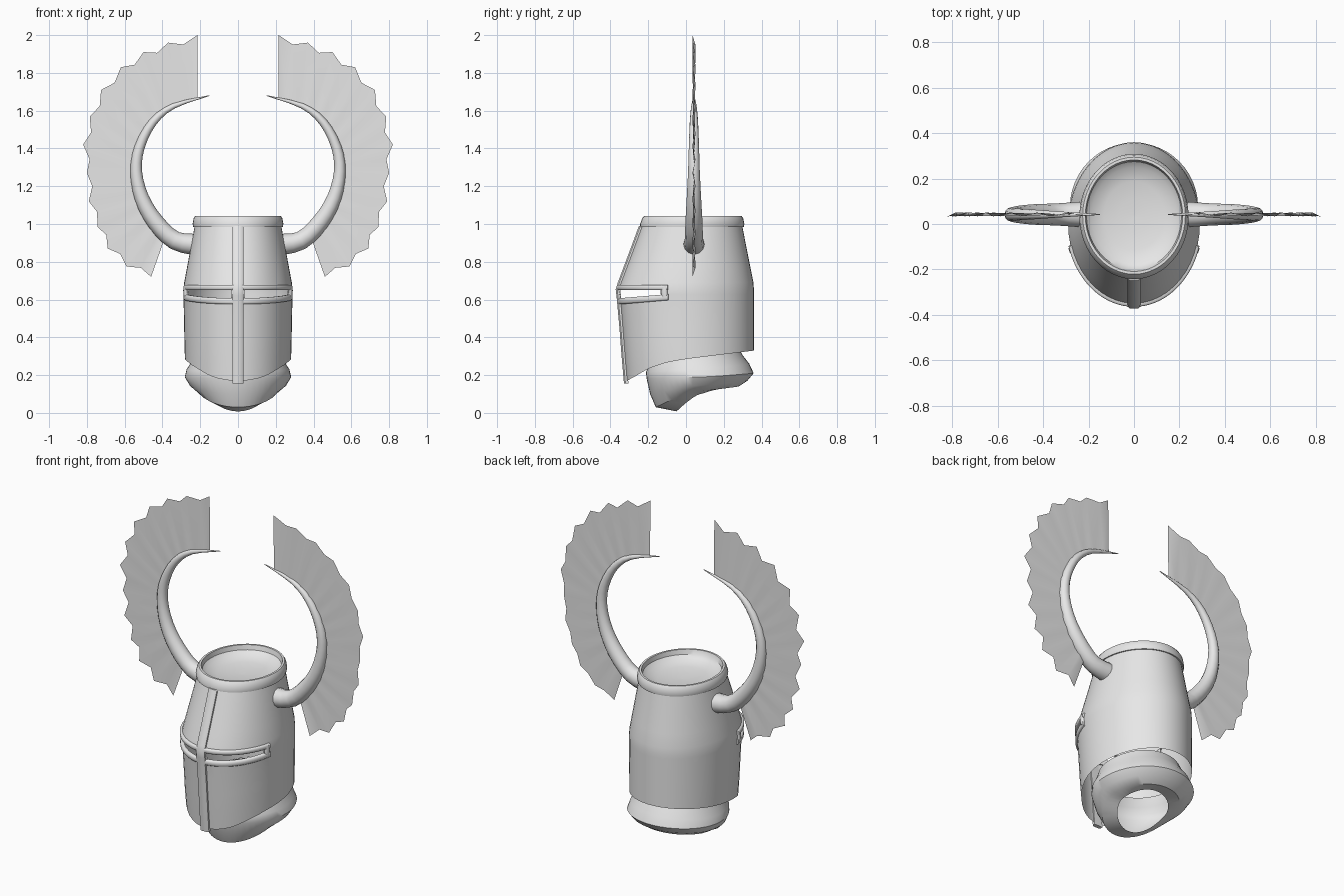
import bpy, math
from mathutils import Vector

if "Cube" in bpy.data.objects:
    bpy.data.objects.remove(bpy.data.objects["Cube"])

steel = bpy.data.materials.new("steel grey")
steel.diffuse_color = (0.8, 0.8, 0.8, 1)
steel.use_nodes = True
steel.node_tree.nodes["Principled BSDF"].inputs["Base Color"].default_value = steel.diffuse_color
N = 48


def add(name, verts, faces, angle=35):
    me = bpy.data.meshes.new(name)
    me.from_pydata([tuple(v) for v in verts], [], faces)
    me.materials.append(steel)
    ob = bpy.data.objects.new(name, me)
    bpy.context.collection.objects.link(ob)
    bpy.ops.object.select_all(action='DESELECT')
    ob.select_set(True)
    bpy.context.view_layer.objects.active = ob
    bpy.ops.object.mode_set(mode='EDIT')
    bpy.ops.mesh.select_all(action='SELECT')
    bpy.ops.mesh.normals_make_consistent(inside=False)
    bpy.ops.object.mode_set(mode='OBJECT')
    bpy.ops.object.shade_smooth_by_angle(angle=math.radians(angle))
    return ob


def loft(name, rings, wrap=True, caps=(False, False), skip=None, angle=35):
    """Skin a list of equal-length rings."""
    n = len(rings[0])
    verts = [p for r in rings for p in r]
    faces = []
    for i in range(len(rings) - 1):
        for j in range(n if wrap else n - 1):
            if skip and skip(i, j):
                continue
            k = (j + 1) % n
            faces.append((i * n + j, i * n + k, (i + 1) * n + k, (i + 1) * n + j))
    if caps[0]:
        faces.append(tuple(range(n)))
    if caps[1]:
        faces.append(tuple(range(len(verts) - n, len(verts))))
    return add(name, verts, faces, angle)


def lerp_table(table, t):
    """Interpolate rows whose first entry is the rising key."""
    t = min(max(t, table[0][0]), table[-1][0])
    for a, b in zip(table, table[1:]):
        if t <= b[0]:
            f = (t - a[0]) / (b[0] - a[0])
            return [p + (q - p) * f for p, q in zip(a[1:], b[1:])]


# Helmet outline: height, half width, front y, back y
OUTLINE = [(0.15, .272, -.312, .36), (0.30, .282, -.325, .36), (0.60, .288, -.348, .36),
           (0.65, .290, -.358, .36), (0.69, .285, -.345, .357), (0.85, .255, -.285, .325),
           (1.04, .220, -.215, .288)]
# Lower hem height along y
HEM = [(-.32, .17), (-.28, .19), (-.2, .235), (-.1, .268), (0, .285), (.2, .31), (.36, .33)]


def skull(a, z, out=0.0):
    rx, yf, yb = lerp_table(OUTLINE, z)
    return Vector(((rx + out) * math.sin(a),
                   (yf + yb) / 2 - ((yb - yf) / 2 + out) * math.cos(a), z))


def slit_low(a):
    return 0.605 + 0.03 * (1 - math.cos(min(abs(a), 1.3)))


angles = [2 * math.pi * j / N for j in range(N)]
wrapped = [a if a <= math.pi else a - 2 * math.pi for a in angles]

# Helmet shell with open eye slits
rings = [[skull(a, z) for a in wrapped] for z in (1.0, .93, .85, .77, .69, .65)]
for t in (0, .25, .5, .75, 1):
    ring = []
    for a in wrapped:
        hem = lerp_table(HEM, skull(a, .25).y)[0]
        top = slit_low(a)
        ring.append(skull(a, top + (hem - top) * t))
    rings.append(ring)


def is_slit(i, j):
    j = min(j, N - 1 - j)
    return i == 5 and 1 <= j <= 8


loft("helmet_shell", rings, skip=is_slit)

# Crown rim with a dished top plate
rim = [[skull(a, z, o) for a in angles] for z, o in
       ((.985, 0), (.985, .007), (1.0, .013), (1.03, .013), (1.043, .006), (1.043, -.006))]
for s, z in ((.95, 1.015), (.85, .995), (.6, .98), (.3, .973), (.02, .97)):
    rim.append([Vector((.22 * s * math.sin(a), .037 - .25 * s * math.cos(a), z)) for a in angles])
loft("crown", rim, caps=(False, True))


# Raised trim: rectangular bar swept over the shell
def trim(name, points, outs, side, half, height):
    rings = []
    for p, o in zip(points, outs):
        rings.append([p - side * half - o * .008, p - side * half + o * height * .5,
                      p - side * half * .6 + o * height, p + side * half * .6 + o * height,
                      p + side * half + o * height * .5, p + side * half - o * .008])
    loft(name, rings, caps=(True, True), angle=50)


X, Z = Vector((1, 0, 0)), Vector((0, 0, 1))
heights = [.99, .85, .69, .655, .62, .45, .3, .155]
trim("front_bar", [skull(0, z) for z in heights], [Vector((0, -1, 0))] * 8, X, .028, .016)

sweep = [math.radians(-74 + 148 * i / 32) for i in range(33)]
outs = [Vector((math.sin(a), -math.cos(a), 0)) for a in sweep]
trim("upper_slit_rail", [skull(a, .664) for a in sweep], outs, Z, .014, .011)
trim("lower_slit_rail", [skull(a, slit_low(a) - .014) for a in sweep], outs, Z, .016, .011)
for s in (-1, 1):
    a = s * math.radians(71)
    o = Vector((math.sin(a), -math.cos(a), 0))
    trim("slit_end", [skull(a, z) for z in (.61, .64, .672)], [o] * 3,
         Vector((-o.y, o.x, 0)), .016, .012)

# Neck guard: half width, front y, front z, back y, back z, side z
GUARD = [(.235, -.17, .30, .27, .36, .32), (.25, -.195, .25, .30, .305, .265),
         (.272, -.212, .215, .335, .26, .23), (.282, -.208, .18, .358, .21, .19),
         (.255, -.19, .10, .325, .17, .145), (.21, -.16, .03, .28, .14, .115),
         (.15, -.05, .008, .20, .15, .10)]
rings = []
for rx, yf, zf, yb, zb, zs in GUARD:
    ring = []
    for a in angles:
        c = math.cos(a)
        end = zf if c > 0 else zb
        ring.append(Vector((rx * math.sin(a), (yf + yb) / 2 - (yb - yf) / 2 * c,
                            zs + (end - zs) * abs(c) ** 1.3)))
    rings.append(ring)
loft("neck_guard", rings)

# Horn centre line: parameter, x, z, radius
HORN = [(0, .21, .89, .058), (1, .335, .913, .049), (2, .44, 1.015, .045),
        (3, .51, 1.14, .038), (4, .539, 1.28, .031), (5, .52, 1.41, .027),
        (6, .45, 1.54, .022), (7, .34, 1.625, .014), (8, .15, 1.68, .002)]
# Outer feather tips of the fan: x, z
TIPS = [(.46, .72), (.59, .775), (.69, .87), (.745, .985), (.79, 1.12), (.80, 1.27),
        (.82, 1.42), (.785, 1.57), (.725, 1.71), (.62, 1.83), (.50, 1.91),
        (.37, 1.96), (.215, 2.0)]
Y = 0.042


def horn_point(t):
    """Rounded centre line through the horn points."""
    i = min(int(t), 7)
    f = t - i
    p = [HORN[min(max(k, 0), 8)] for k in (i - 1, i, i + 1, i + 2)]
    return [.5 * (2 * b + (c - a) * f + (2 * a - 5 * b + 4 * c - d) * f * f
                  + (3 * b - a - 3 * c + d) * f ** 3)
            for a, b, c, d in list(zip(*p))[1:]]


for s, label in ((-1, "left"), (1, "right")):
    rings = []
    for i in range(25):
        t = i / 3
        x, z, r = horn_point(t)
        x0, z0, _ = horn_point(max(t - .05, 0))
        x1, z1, _ = horn_point(min(t + .05, 8))
        d = Vector((x1 - x0, 0, z1 - z0)).normalized()
        n = Vector((-d.z, 0, d.x))
        ring = []
        for k in range(12):
            q = 2 * math.pi * k / 12
            p = Vector((x, Y, z)) + n * r * math.cos(q) + Vector((0, r * math.sin(q), 0))
            p.x *= s
            ring.append(p)
        rings.append(ring)
    loft(label + "_horn", rings, caps=(True, True), angle=60)

    # Pleated feather fan with a notched outer edge
    inner, outer = [], []
    count = 2 * len(TIPS) - 1
    for i in range(count):
        x, z, _ = horn_point(1.4 + (7.66 - 1.4) * i / (count - 1))
        if i == count - 1:
            x = .215
        a = Vector((x, 0, z))
        lo, hi = TIPS[i // 2], TIPS[(i + 1) // 2]
        b = Vector(((lo[0] + hi[0]) / 2, 0, (lo[1] + hi[1]) / 2))
        if i % 2:
            b = b.lerp(a, .09)
        fold = .008 if i % 2 else -.008
        inner.append(Vector((s * a.x, Y + fold * .3, a.z)))
        outer.append(Vector((s * b.x, Y + fold, b.z)))
    loft(label + "_feather_fan", [inner, outer], wrap=False, angle=40)
